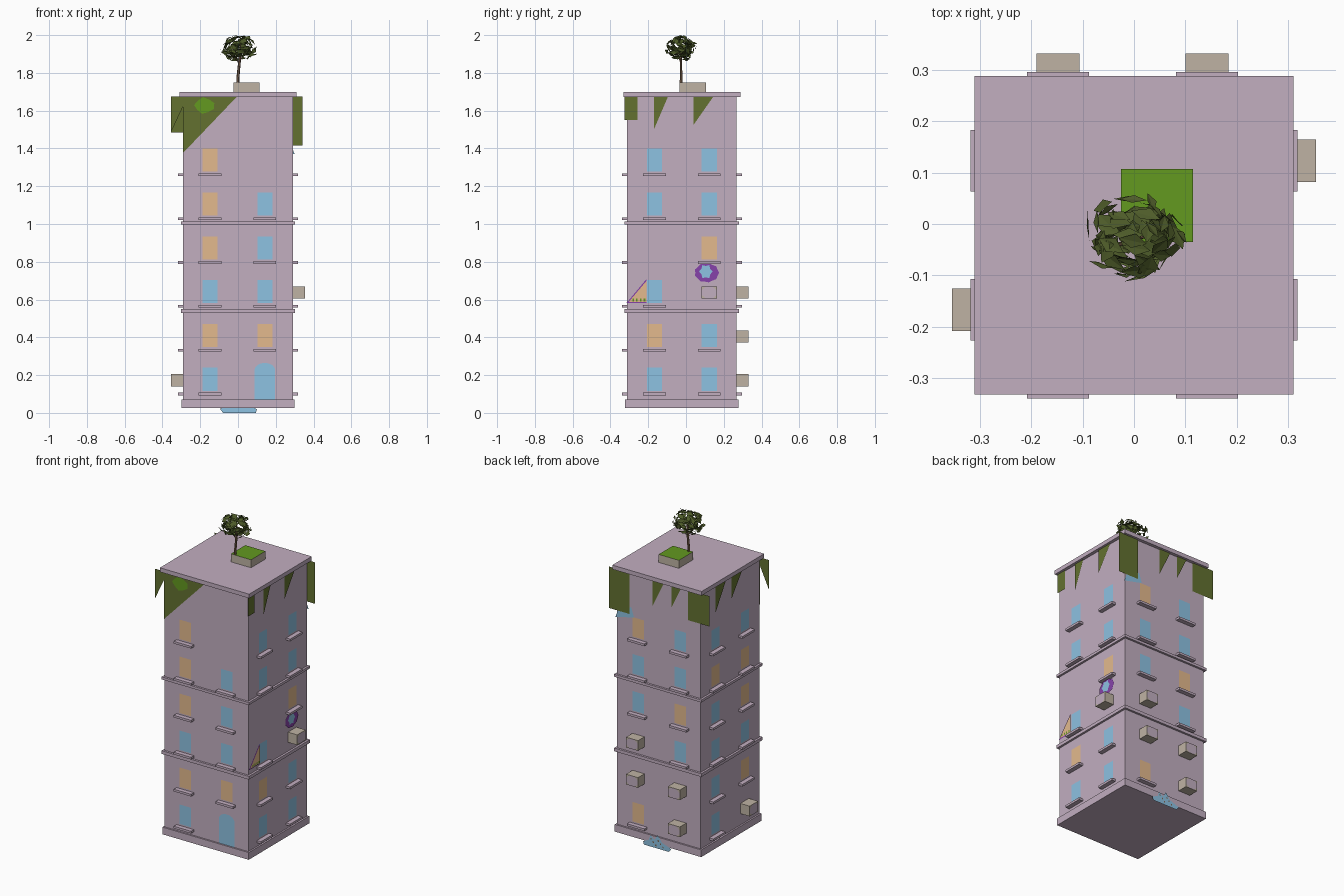
import bpy, bmesh, math, random
from mathutils import Vector

if "Cube" in bpy.data.objects:
    bpy.data.objects.remove(bpy.data.objects["Cube"])

random.seed(4)


def mat(name, rgb):
    m = bpy.data.materials.new(name)
    m.diffuse_color = (*rgb, 1)
    m.use_nodes = True
    m.node_tree.nodes["Principled BSDF"].inputs["Base Color"].default_value = m.diffuse_color
    return m


WALL = mat("mauve_wall", (0.54, 0.425, 0.53))
BLUE = mat("blue_glass", (0.27, 0.54, 0.76))
ORANGE = mat("warm_glass", (0.77, 0.49, 0.27))
IVY = mat("olive_ivy", (0.125, 0.165, 0.03))
GRASS = mat("bright_grass", (0.125, 0.32, 0.014))
LEAF = mat("dark_leaf", (0.075, 0.105, 0.022))
BARK = mat("brown_bark", (0.21, 0.125, 0.075))
TAN = mat("tan_metal", (0.52, 0.45, 0.37))
PURPLE = mat("purple_paint", (0.24, 0.055, 0.40))

H, CY = 0.29, -0.022      # tower half width and y centre


def obj(name, verts, faces, *mats):
    me = bpy.data.meshes.new(name)
    me.from_pydata([tuple(v) for v in verts], [], faces)
    for m in mats:
        me.materials.append(m)
    o = bpy.data.objects.new(name, me)
    bpy.context.collection.objects.link(o)
    return o


def box(name, a, b, *mats):
    lo = [min(p, q) for p, q in zip(a, b)]
    hi = [max(p, q) for p, q in zip(a, b)]
    v = [(x, y, z) for z in (lo[2], hi[2]) for x, y in
         ((lo[0], lo[1]), (hi[0], lo[1]), (hi[0], hi[1]), (lo[0], hi[1]))]
    f = [(3, 2, 1, 0), (4, 5, 6, 7), (0, 1, 5, 4), (1, 2, 6, 5), (2, 3, 7, 6), (3, 0, 4, 7)]
    return obj(name, v, f, *mats)


NORMAL = {"front": Vector((0, -1, 0)), "back": Vector((0, 1, 0)),
          "left": Vector((-1, 0, 0)), "right": Vector((1, 0, 0))}


def on_wall(side, u, z, d):
    # u is the world x (front, back) or world y (left, right); d is the distance off the wall
    n = NORMAL[side]
    if n.y:
        return Vector((u, CY + n.y * (H + d), z))
    return Vector((n.x * (H + d), u, z))


def wall_box(name, side, u, z, w, h, d, m):
    return box(name, on_wall(side, u - w / 2, z - h / 2, -0.004),
               on_wall(side, u + w / 2, z + h / 2, d), m)


def wall_poly(name, side, pts, d, m):
    v = [on_wall(side, u, z, d) for u, z in pts]
    nrm = Vector((0, 0, 0))
    for i in range(len(v)):
        nrm += v[i - 1].cross(v[i])
    if nrm.dot(NORMAL[side]) < 0:
        v.reverse()
    return obj(name, v, [tuple(range(len(v)))], m)


def rect(u, z, w, h):
    return [(u - w / 2, z - h / 2), (u + w / 2, z - h / 2), (u + w / 2, z + h / 2), (u - w / 2, z + h / 2)]


def ring(u, z, ru, rz, n, start=0.0, jag=0.0):
    return [(u + ru * (1 - jag * (i % 2)) * math.cos(start + math.tau * i / n),
             z + rz * (1 - jag * (i % 2)) * math.sin(start + math.tau * i / n)) for i in range(n)]


def slab(name, half, z0, z1):
    return box(name, (-half, CY - half, z0), (half, CY + half, z1), WALL)


# tower body, plinth, belt courses and roof slab
slab("tower_body", H, 0.03, 1.68)
slab("plinth", 0.30, 0.025, 0.07)
slab("lower_belt", 0.303, 0.53, 0.55)
slab("upper_belt", 0.303, 0.997, 1.013)
slab("roof_slab", 0.31, 1.672, 1.698)

# windows, listed from the bottom row up: b blue, o warm, - none, a air conditioner
COLUMNS = {
    ("front", -1): "bobooo", ("front", 1): "-obbb-",
    ("right", -1): "bob-bb", ("right", 1): "bbaobb",
    ("back", -1): "aabobb", ("back", 1): "oaabbo",
    ("left", -1): "aoboob", ("left", 1): "bbbbob",
}
for (side, s), rows in COLUMNS.items():
    u = 0.145 * s + (CY if side in ("left", "right") else -0.003)
    for r, kind in enumerate(rows):
        z = 0.10 + 0.232 * r
        if kind == "a":
            zc = z + 0.073
            wall_box("air_conditioner", side, u, zc, 0.083, 0.064, 0.064, TAN)
            wall_poly("fan_grille", side, ring(u, zc, 0.043, 0.034, 8, math.pi / 8), 0.0655, WALL)
        elif kind in "bo":
            wall_box("window_sill", side, u, z, 0.12, 0.014, 0.028, WALL)
            wall_poly("window_pane", side, rect(u, z + 0.078, 0.08, 0.122), 0.0015,
                      BLUE if kind == "b" else ORANGE)

# arched door
arch = [(0.142 + 0.055 * math.cos(a), 0.225 + 0.04 * math.sin(a))
        for a in (math.pi * i / 8 for i in range(9))]
wall_poly("arched_door", "front", [(0.087, 0.071), (0.197, 0.071)] + arch, 0.002, BLUE)

# ivy sheets hanging below the roof
T = 1.675
wall_poly("front_ivy", "front", [(-0.292, T), (-0.005, T), (-0.292, 1.375)], 0.006, IVY)
wall_poly("front_ivy_light", "front", ring(-0.178, 1.627, 0.055, 0.045, 9, 0.3, 0.15), 0.008, GRASS)
wall_poly("corner_ivy", "front", [(-0.355, T), (-0.292, T), (-0.292, 1.62), (-0.355, 1.485)], 0.006, IVY)
wall_poly("corner_ivy", "right", [(-0.325, T), (-0.257, T), (-0.257, 1.55), (-0.325, 1.55)], 0.006, IVY)
wall_poly("corner_ivy", "back", [(0.20, T), (0.342, T), (0.342, 1.415), (0.20, 1.415)], 0.006, IVY)
wall_poly("corner_ivy", "back", [(-0.355, T), (-0.205, T), (-0.205, 1.485), (-0.355, 1.485)], 0.006, IVY)
for side, a, b, zl in (("right", -0.17, -0.095, 1.50), ("right", 0.04, 0.145, 1.525),
                       ("back", 0.04, -0.04, 1.51), ("back", -0.09, -0.16, 1.53),
                       ("left", 0.13, 0.02, 1.50), ("left", -0.03, -0.14, 1.53)):
    wall_poly("ivy_tip", side, [(a, T), (b, T), (a, zl)], 0.006, IVY)

# painted wall patches
wall_poly("purple_patch", "right", ring(0.11, 0.742, 0.066, 0.052, 18, 0, 0.08), 0.006, PURPLE)
wall_poly("purple_patch_centre", "right", ring(0.105, 0.748, 0.036, 0.04, 12, 0, 0.25), 0.008, BLUE)
wall_poly("warm_patch_edge", "right", [(-0.315, 0.582), (-0.208, 0.582), (-0.208, 0.71)], 0.005, PURPLE)
wall_poly("warm_patch", "right", [(-0.303, 0.588), (-0.208, 0.588), (-0.208, 0.70)], 0.007, ORANGE)
for k in range(4):
    wall_poly("warm_patch_speck", "right", rect(-0.28 + 0.02 * k, 0.598, 0.009, 0.014), 0.009, GRASS)
wall_poly("low_patch", "back", [(-0.095, 0.022), (-0.08, 0.0), (0.095, 0.0), (0.10, 0.02), (0.06, 0.04),
                                (0.05, 0.07), (0.02, 0.05), (0.0, 0.085), (-0.03, 0.045)], 0.014, BLUE)
for k in range(6):
    wall_poly("low_patch_speck", "back", rect(-0.04 + 0.017 * k, 0.018 + 0.016 * (k % 3), 0.008, 0.01),
              0.016, BARK)
wall_poly("high_patch", "back", [(0.17, 1.40), (0.30, 1.37), (0.28, 1.42), (0.19, 1.46)], 0.004, BLUE)

# roof planter with a grass top
planter = box("planter", (-0.025, -0.035, 1.695), (0.115, 0.107, 1.748), TAN, GRASS)
for p in planter.data.polygons:
    p.material_index = 1 if p.normal.z > 0.5 else 0


# tree trunk: a tapered bent tube with two branches
def limb(name, path, radii, n=6):
    v = [(x + r * math.cos(math.tau * i / n), y + r * math.sin(math.tau * i / n), z)
         for (x, y, z), r in zip(path, radii) for i in range(n)]
    f = [(k * n + i, k * n + (i + 1) % n, (k + 1) * n + (i + 1) % n, (k + 1) * n + i)
         for k in range(len(path) - 1) for i in range(n)]
    f.append(tuple(range((len(path) - 1) * n, len(path) * n)))
    return obj(name, v, f, BARK)


limb("trunk", [(-0.002, -0.026, 1.69), (0.0, -0.026, 1.78), (0.008, -0.027, 1.86), (0.012, -0.03, 1.95)],
     [0.009, 0.008, 0.007, 0.003])
limb("branch", [(0.007, -0.027, 1.86), (0.045, -0.02, 1.92)], [0.004, 0.003])
limb("branch", [(0.007, -0.027, 1.85), (-0.04, -0.045, 1.91)], [0.004, 0.003])

# crown of loose folded leaf plates around an egg shape
v, f = [], []
for k in range(130):
    zz = random.uniform(-0.95, 1)
    a = random.uniform(0, math.tau)
    q = math.sqrt(1 - zz * zz)
    n = Vector((q * math.cos(a), q * math.sin(a), zz))
    c = n * random.uniform(0.5, 0.95)
    n = (n + 0.4 * Vector([random.uniform(-1, 1) for _ in range(3)])).normalized()
    t = n.orthogonal().normalized()
    b = n.cross(t)
    ang = random.uniform(0, math.tau)
    t, b = t * math.cos(ang) + b * math.sin(ang), b * math.cos(ang) - t * math.sin(ang)
    i = len(v)
    s = random.uniform(0.16, 0.26)
    v += [c - t * s * 1.3, c - b * s * 0.7, c + t * s * 1.3 - n * 0.06, c + b * s * 0.8]
    f += [(i, i + 1, i + 2), (i, i + 2, i + 3)]
lo = [min(p[j] for p in v) for j in range(3)]
hi = [max(p[j] for p in v) for j in range(3)]
A, B = (-0.092, -0.112, 1.862), (0.102, 0.06, 2.0)
v = [[A[j] + (B[j] - A[j]) * (p[j] - lo[j]) / (hi[j] - lo[j]) for j in range(3)] for p in v]
obj("tree_crown", v, f, LEAF)
